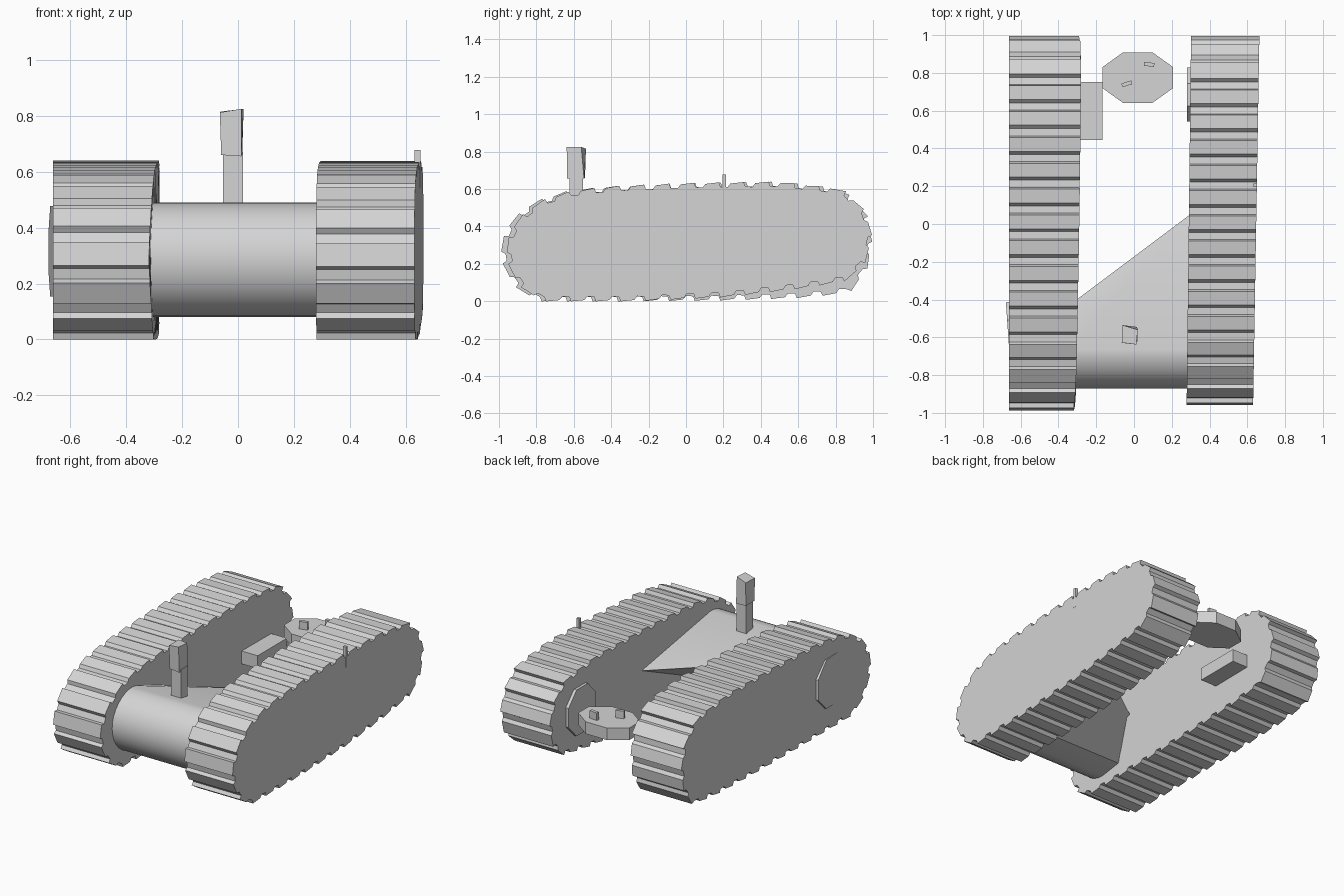
import bpy, bmesh, math
from mathutils import Matrix, Vector

cube = bpy.data.objects.get("Cube")
if cube:
    bpy.data.objects.remove(cube, do_unlink=True)

grey = bpy.data.materials.new("plain_grey")
grey.use_nodes = True
grey.diffuse_color = (0.66, 0.66, 0.66, 1)
grey.node_tree.nodes["Principled BSDF"].inputs["Base Color"].default_value = (0.66, 0.66, 0.66, 1)


def finish(name, bm):
    bmesh.ops.recalc_face_normals(bm, faces=bm.faces)
    mesh = bpy.data.meshes.new(name)
    bm.to_mesh(mesh)
    bm.free()
    mesh.materials.append(grey)
    obj = bpy.data.objects.new(name, mesh)
    bpy.context.collection.objects.link(obj)
    return obj


def loft(name, rings):
    """Skin closed rings of equal length and cap both ends."""
    bm = bmesh.new()
    loops = [[bm.verts.new(p) for p in ring] for ring in rings]
    n = len(loops[0])
    for a, b in zip(loops, loops[1:]):
        for i in range(n):
            j = (i + 1) % n
            bm.faces.new((a[i], a[j], b[j], b[i]))
    bm.faces.new(loops[0])
    bm.faces.new(loops[-1])
    return finish(name, bm)


def box(name, centre, size, turn=0.0):
    bm = bmesh.new()
    m = Matrix.Translation(centre) @ Matrix.Rotation(turn, 4, 'Z') @ Matrix.Diagonal((*size, 1))
    bmesh.ops.create_cube(bm, size=1, matrix=m)
    return finish(name, bm)


def disc(name, centre, size, rotation):
    """Eight-sided disc with flats facing the axes."""
    bm = bmesh.new()
    m = Matrix.Translation(centre) @ rotation @ Matrix.Diagonal((*size, 1))
    m = m @ Matrix.Rotation(math.pi / 8, 4, 'Z')
    bmesh.ops.create_cone(bm, cap_ends=True, segments=8, radius1=0.5, radius2=0.5,
                          depth=1, matrix=m)
    return finish(name, bm)


def treaded(path, teeth, height):
    """Walk a closed side outline and raise evenly spaced, sloping tread blocks."""
    segments = [(a, b - a) for a, b in zip(path, path[1:] + path[:1])]
    total = sum(d.length for a, d in segments)

    def at(s, lift):
        s %= total
        for a, d in segments:
            if s <= d.length:
                break
            s -= d.length
        u = d.normalized()
        return a + u * s + Vector((u.y, -u.x)) * lift

    pitch = total / teeth
    steps = ((0.0, 0.15), (0.06, 1.0), (0.6, 0.75), (0.72, 0.05))
    return [at((k + f) * pitch, height * h) for k in range(teeth) for f, h in steps]


# Tracks: one shared outline, tail of the left one lifted underneath
outline = [Vector(p) for p in (
    (-0.78, 0.027), (-0.3, 0.027), (0.2, 0.032), (0.6, 0.045), (0.86, 0.07), (0.94, 0.17),
    (0.97, 0.3), (0.945, 0.45), (0.83, 0.575), (0.5, 0.612), (0, 0.605), (-0.4, 0.588),
    (-0.62, 0.565), (-0.8, 0.51), (-0.92, 0.41), (-0.97, 0.28), (-0.94, 0.16), (-0.87, 0.07))]
lifted = [Vector((p.x + 0.03 * max(0, -p.x),
                  p.y + 0.09 * max(0, p.x) * max(0, 1 - p.y / 0.5))) for p in outline]


def track(name, path, inner, outer):
    side = treaded(path, 33, 0.028)
    loft(name, [[(x(p.x, p.y), p.x, p.y) for p in side] for x in (inner, outer)])


track("right_track", outline,
      lambda y, z: -0.306 + 0.014 * y + 0.05 * abs(z - 0.3), lambda y, z: -0.662)
track("left_track", lifted,
      lambda y, z: 0.29 + 0.012 * y, lambda y, z: 0.647 + 0.017 * y)

# Cross body: round nose with a sharp wedge reaching back further on the left
def body_ring(x, tail, tail_height):
    ring = []
    for i in range(17):
        a = math.radians(-90 - 11.25 * i)
        ring.append((x, -0.665 + 0.205 * math.cos(a), 0.285 + 0.205 * math.sin(a)))
    return ring + [(x, tail, tail_height), (x, -0.51, 0.1)]


body = loft("cross_body", [body_ring(-0.33, -0.42, 0.4), body_ring(0.31, 0.06, 0.36)])
bpy.context.view_layer.objects.active = body
body.select_set(True)
bpy.ops.object.shade_smooth_by_angle(angle=math.radians(35))

# Mast: slim foot below a slightly wider slanted head
box("mast_foot", (-0.018, -0.587, 0.55), (0.073, 0.07, 0.24))
loft("mast_head", [
    [(-0.06, -0.63, 0.66), (0.013, -0.635, 0.655), (0.015, -0.545, 0.655), (-0.06, -0.54, 0.66)],
    [(-0.065, -0.628, 0.812), (0.012, -0.638, 0.825), (0.02, -0.56, 0.825), (-0.062, -0.535, 0.815)]])

# Round rear plate with two small pegs
disc("rear_plate", (0.02, 0.775, 0.365), (0.405, 0.29, 0.08), Matrix.Identity(4))
box("plate_peg_right", (-0.038, 0.742, 0.415), (0.055, 0.02, 0.08), 0.3)
box("plate_peg_left", (0.08, 0.845, 0.415), (0.055, 0.02, 0.08), -0.1)

# Side box, hubs and aerial
box("side_box", (-0.235, 0.598, 0.263), (0.135, 0.305, 0.085))
upright = Matrix.Rotation(math.pi / 2, 4, 'Y')
disc("inner_hub", (0.3, 0.685, 0.35), (0.33, 0.31, 0.04), upright)
tilted = Matrix.Rotation(math.radians(4), 4, 'Z') @ upright
disc("outer_hub", (-0.656, -0.575, 0.315), (0.35, 0.35, 0.022), tilted)
box("aerial", (0.642, 0.205, 0.61), (0.02, 0.018, 0.135))
